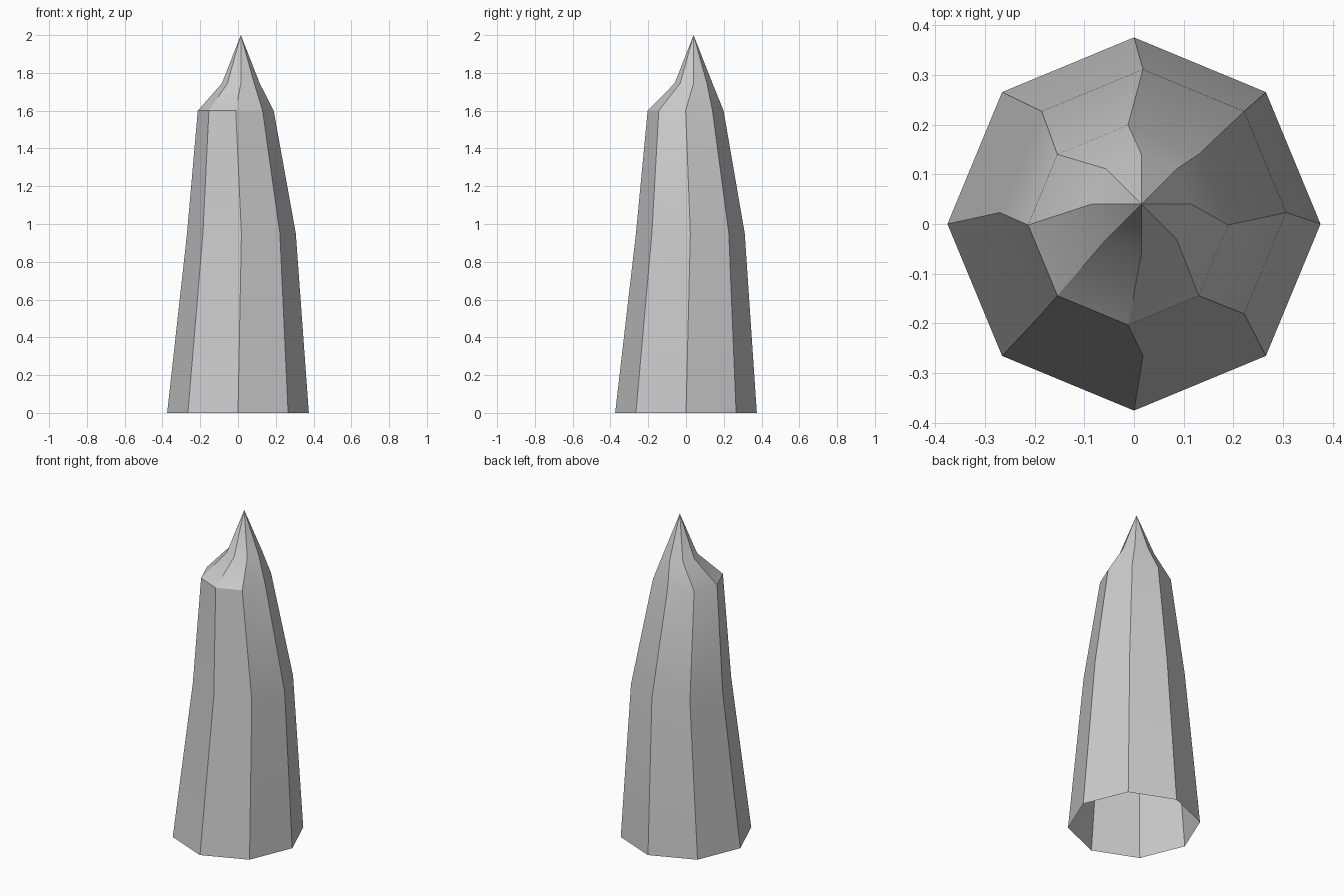
import bpy, bmesh, math

if "Cube" in bpy.data.objects:
    bpy.data.objects.remove(bpy.data.objects["Cube"])

SIDES = 8
# Cross-sections: centre x, centre y, height, radius
RINGS = [
    (0.0, 0.0, 0.0, 0.375),
    (0.018, 0.023, 0.95, 0.288),
    (-0.012, -0.002, 1.6, 0.201),
    (0.015, 0.04, 1.745, 0.1),
]
TIP = (0.015, 0.04, 2.0)

stone = bpy.data.materials.new("grey stone")
stone.diffuse_color = (0.6, 0.6, 0.6, 1.0)
stone.use_nodes = True
stone.node_tree.nodes["Principled BSDF"].inputs["Base Color"].default_value = stone.diffuse_color

# Tapering spike, open at the base
bm = bmesh.new()
loops = []
for cx, cy, z, r in RINGS:
    angles = [math.tau * i / SIDES for i in range(SIDES)]
    loops.append([bm.verts.new((cx + r * math.cos(a), cy + r * math.sin(a), z))
                  for a in angles])

for low, high in zip(loops, loops[1:]):
    for i in range(SIDES):
        j = (i + 1) % SIDES
        bm.faces.new((low[i], low[j], high[j], high[i]))

# Pointed tip
tip = bm.verts.new(TIP)
for i in range(SIDES):
    bm.faces.new((loops[-1][i], loops[-1][(i + 1) % SIDES], tip))

mesh = bpy.data.meshes.new("rock_spike")
bm.to_mesh(mesh)
bm.free()
mesh.materials.append(stone)
spike = bpy.data.objects.new("rock_spike", mesh)
bpy.context.collection.objects.link(spike)

# Soft bends along the height, crisp vertical edges
bpy.context.view_layer.objects.active = spike
spike.select_set(True)
bpy.ops.object.shade_smooth_by_angle(angle=math.radians(30))
